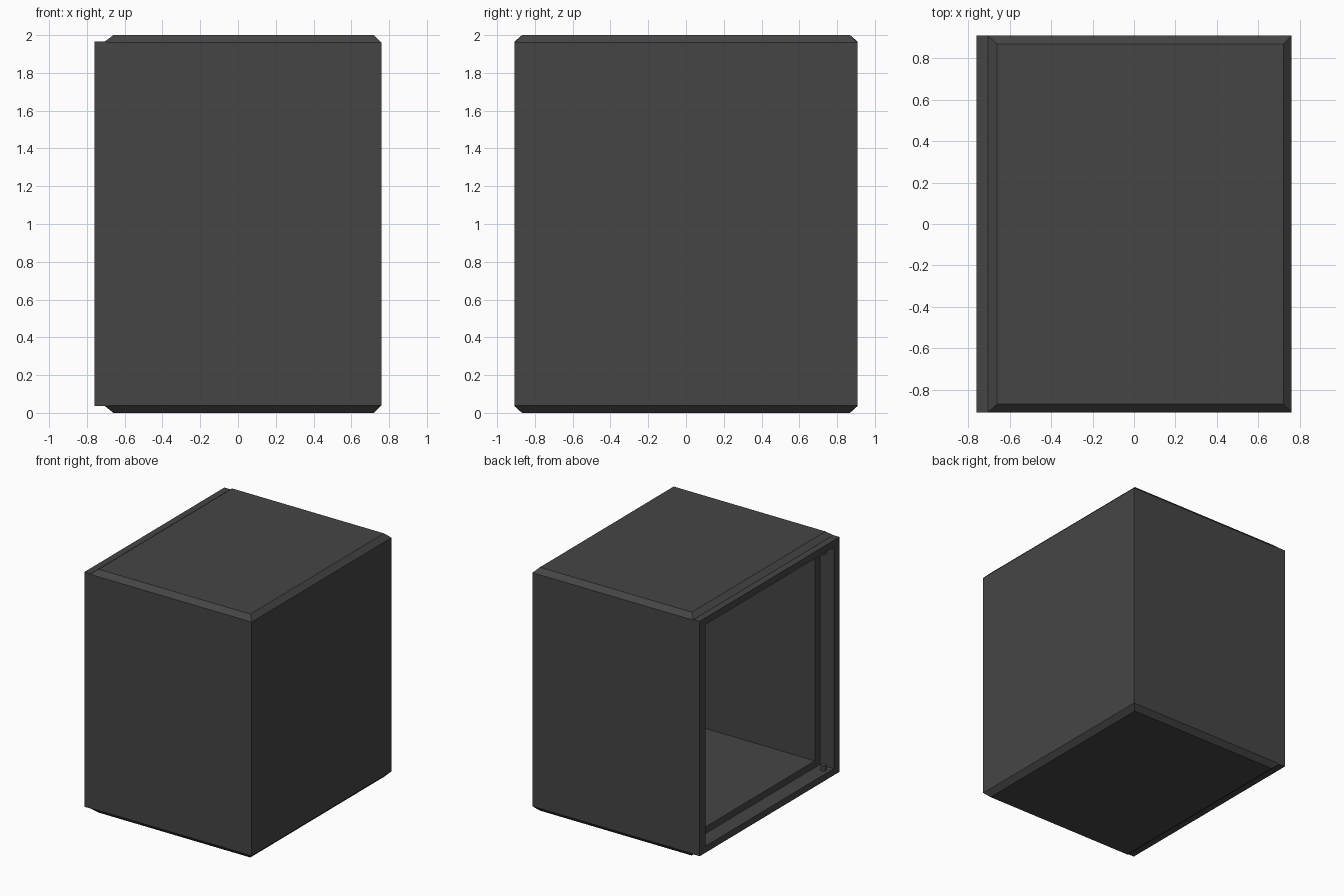
import bpy, bmesh

if "Cube" in bpy.data.objects:
    bpy.data.objects.remove(bpy.data.objects["Cube"])

dark = bpy.data.materials.new("dark grey")
dark.diffuse_color = (0.06, 0.06, 0.06, 1)
dark.use_nodes = True
dark.node_tree.nodes["Principled BSDF"].inputs["Base Color"].default_value = dark.diffuse_color


def section(bm, x, y, z0, z1, c=0.0):
    """Rectangle across x whose top and bottom carry a 45 degree chamfer c."""
    pts = [(y, z0), (y, z1), (y - c, z1 + c), (c - y, z1 + c),
           (-y, z1), (-y, z0), (c - y, z0 - c), (y - c, z0 - c)]
    return [bm.verts.new((x, py, pz)) for py, pz in pts]


def finish(bm, name):
    bmesh.ops.remove_doubles(bm, verts=bm.verts, dist=0.0005)
    bmesh.ops.recalc_face_normals(bm, faces=bm.faces)
    me = bpy.data.meshes.new(name)
    bm.to_mesh(me)
    bm.free()
    me.materials.append(dark)
    ob = bpy.data.objects.new(name, me)
    bpy.context.collection.objects.link(ob)
    return ob


# Hollow case: from the right end, over the outside, round the rim, into the cavity
bm = bmesh.new()
loops = [section(bm, *s) for s in (
    (0.76, 0.908, 0.04, 1.96),            # closed end
    (0.72, 0.908, 0.04, 1.96, 0.04),      # chamfer
    (-0.66, 0.908, 0.04, 1.96, 0.04),
    (-0.705, 0.908, 0.036, 1.966),        # flange
    (-0.76, 0.908, 0.036, 1.966),
    (-0.76, 0.835, 0.09, 1.91),           # rim
    (-0.633, 0.835, 0.09, 1.91),          # door recess
    (-0.633, 0.77, 0.145, 1.855),         # inner lip
    (0.63, 0.77, 0.145, 1.855),           # cavity end
)]
for a, b in zip(loops, loops[1:]):
    for i in range(8):
        j = (i + 1) % 8
        bm.faces.new((a[i], a[j], b[j], b[i]))
bm.faces.new(loops[0])
bm.faces.new(loops[-1])
finish(bm, "case")

# Small hinge pins at the bottom and top of the recess
for name, z in (("lower_hinge_pin", 0.11), ("upper_hinge_pin", 1.89)):
    bm = bmesh.new()
    bmesh.ops.create_cone(bm, cap_ends=True, segments=12,
                          radius1=0.022, radius2=0.022, depth=0.05)
    bmesh.ops.translate(bm, verts=bm.verts, vec=(-0.71, -0.77, z))
    finish(bm, name)
